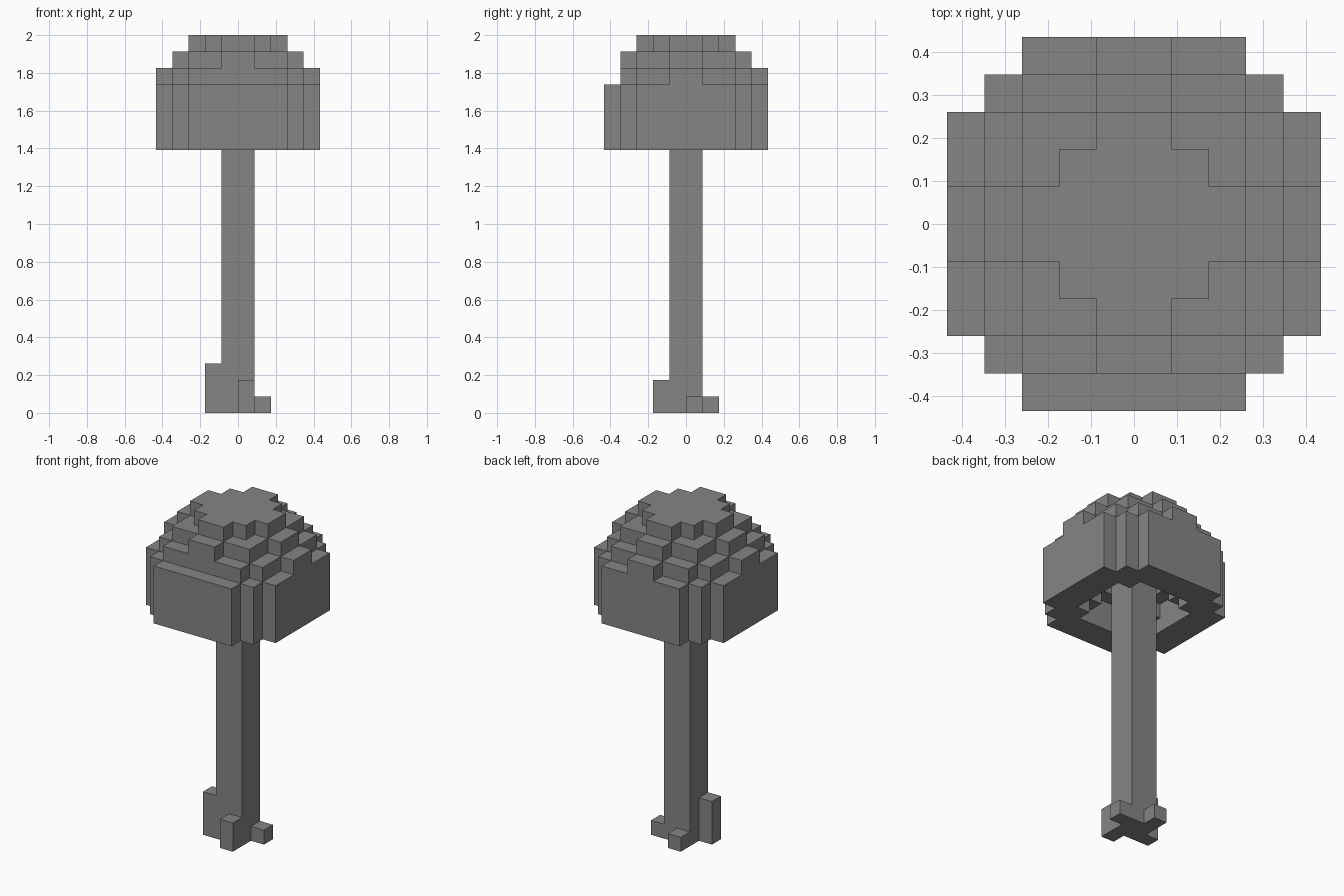
import bpy
import bmesh
from math import radians
from mathutils import Vector

if "Cube" in bpy.data.objects:
    bpy.data.objects.remove(bpy.data.objects["Cube"])

UNIT = 2 / 23  # edge of one cube

grey = bpy.data.materials.new("plain grey")
grey.use_nodes = True
colour = (0.235, 0.235, 0.235, 1)
grey.diffuse_color = colour
grey.node_tree.nodes["Principled BSDF"].inputs["Base Color"].default_value = colour


def in_plan(x, y, plan):
    """True if the cell lies in a stepped plan of half extents, used both ways round."""
    u, v = abs(x + 0.5), abs(y + 0.5)
    return any((u < a and v < b) or (u < b and v < a) for a, b in plan)


def block(x0, x1, y0, y1, z0, z1):
    return {(x, y, z) for x in range(x0, x1) for y in range(y0, y1) for z in range(z0, z1)}


def build(name, cells):
    """Skin a set of unit cells, keeping outer faces and merging flat areas."""
    bm = bmesh.new()
    for cell in cells:
        for axis in range(3):
            for side in (0, 1):
                step = [0, 0, 0]
                step[axis] = 2 * side - 1
                if tuple(c + s for c, s in zip(cell, step)) in cells:
                    continue
                b, c = (axis + 1) % 3, (axis + 2) % 3
                ring = []
                for i, j in ((0, 0), (1, 0), (1, 1), (0, 1)):
                    p = Vector(cell)
                    p[axis] += side
                    p[b] += i
                    p[c] += j
                    ring.append(bm.verts.new(p * UNIT))
                bm.faces.new(ring if side else ring[::-1])
    bmesh.ops.remove_doubles(bm, verts=bm.verts, dist=UNIT / 100)
    bmesh.ops.dissolve_limit(bm, angle_limit=radians(1), verts=bm.verts, edges=bm.edges)
    mesh = bpy.data.meshes.new(name)
    bm.to_mesh(mesh)
    bm.free()
    mesh.materials.append(grey)
    obj = bpy.data.objects.new(name, mesh)
    bpy.context.collection.objects.link(obj)


# Trunk with four uneven roots
trunk = block(-1, 1, -1, 1, 0, 19)
trunk |= block(-2, -1, -1, 0, 0, 3)
trunk |= block(0, 1, -2, -1, 0, 2)
trunk |= block(1, 2, 0, 1, 0, 1)
trunk |= block(-1, 0, 1, 2, 0, 1)
build("trunk", trunk)

# Crown: stepped plans for each layer, hollow from below
wide = [(5, 3), (4, 4)]
outer = {16: wide, 17: wide, 18: wide, 19: wide,
         20: [(4, 3), (5, 1)],
         21: [(3, 3), (4, 1)],
         22: [(2, 2), (3, 1)]}
hollow = {16: [(3, 2)], 17: [(3, 1), (2, 2)], 18: [(2, 2)]}
crown = {(x, y, z) for x, y, z in block(-5, 5, -5, 5, 16, 23)
         if in_plan(x, y, outer[z]) and not in_plan(x, y, hollow.get(z, []))}
crown -= block(-1, 1, -5, -4, 20, 21)  # front face has no raised middle
build("crown", crown)
